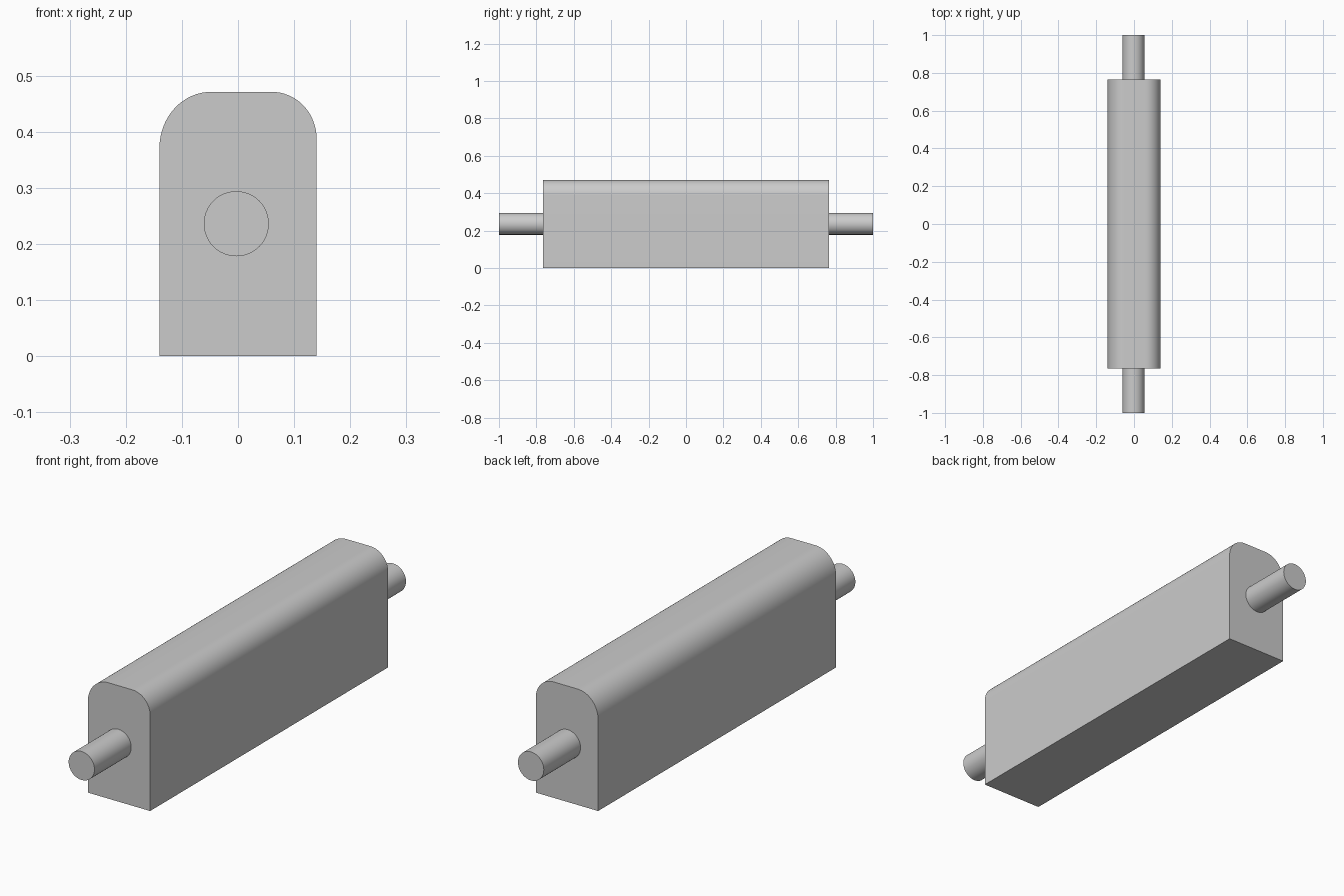
import bpy, math

cube = bpy.data.objects.get("Cube")
if cube:
    bpy.data.objects.remove(cube, do_unlink=True)

grey = bpy.data.materials.new("plain_grey")
grey.use_nodes = True
GREY = (0.6, 0.6, 0.6, 1)
grey.diffuse_color = GREY
grey.node_tree.nodes["Principled BSDF"].inputs["Base Color"].default_value = GREY


def corner(cx, cz, rx, rz, start, steps=16):
    """Quarter ellipse, counter-clockwise from the start angle."""
    angles = [start + math.pi / 2 * i / steps for i in range(steps + 1)]
    return [(cx + rx * math.cos(a), cz + rz * math.sin(a)) for a in angles]


def extrude_y(name, profile, half_length):
    """Solid with an (x, z) profile, running along y."""
    n = len(profile)
    verts = [(x, y, z) for y in (-half_length, half_length) for x, z in profile]
    faces = [range(n), range(2 * n - 1, n - 1, -1)]
    faces += [(i, i + n, (i + 1) % n + n, (i + 1) % n) for i in range(n)]
    mesh = bpy.data.meshes.new(name)
    mesh.from_pydata(verts, [], [tuple(f) for f in faces])
    mesh.materials.append(grey)
    obj = bpy.data.objects.new(name, mesh)
    bpy.context.collection.objects.link(obj)
    return obj


def smooth(obj):
    bpy.ops.object.select_all(action="DESELECT")
    obj.select_set(True)
    bpy.context.view_layer.objects.active = obj
    bpy.ops.object.shade_smooth_by_angle(angle=math.radians(30))


# Long block with rounded upper edges, the left one slightly tighter
W, H = 0.14, 0.471
profile = [(-W, 0), (W, 0)]
profile += corner(W - 0.08, H - 0.083, 0.08, 0.083, 0)
profile += corner(-W + 0.092, H - 0.1, 0.092, 0.1, math.pi / 2)
smooth(extrude_y("body", profile, 0.764))

# Round shaft sticking out at both ends
bpy.ops.mesh.primitive_cylinder_add(vertices=48, radius=0.058, depth=2,
                                    location=(-0.003, 0, 0.236),
                                    rotation=(math.pi / 2, 0, 0))
shaft = bpy.context.object
shaft.name = "shaft"
shaft.data.materials.append(grey)
smooth(shaft)
